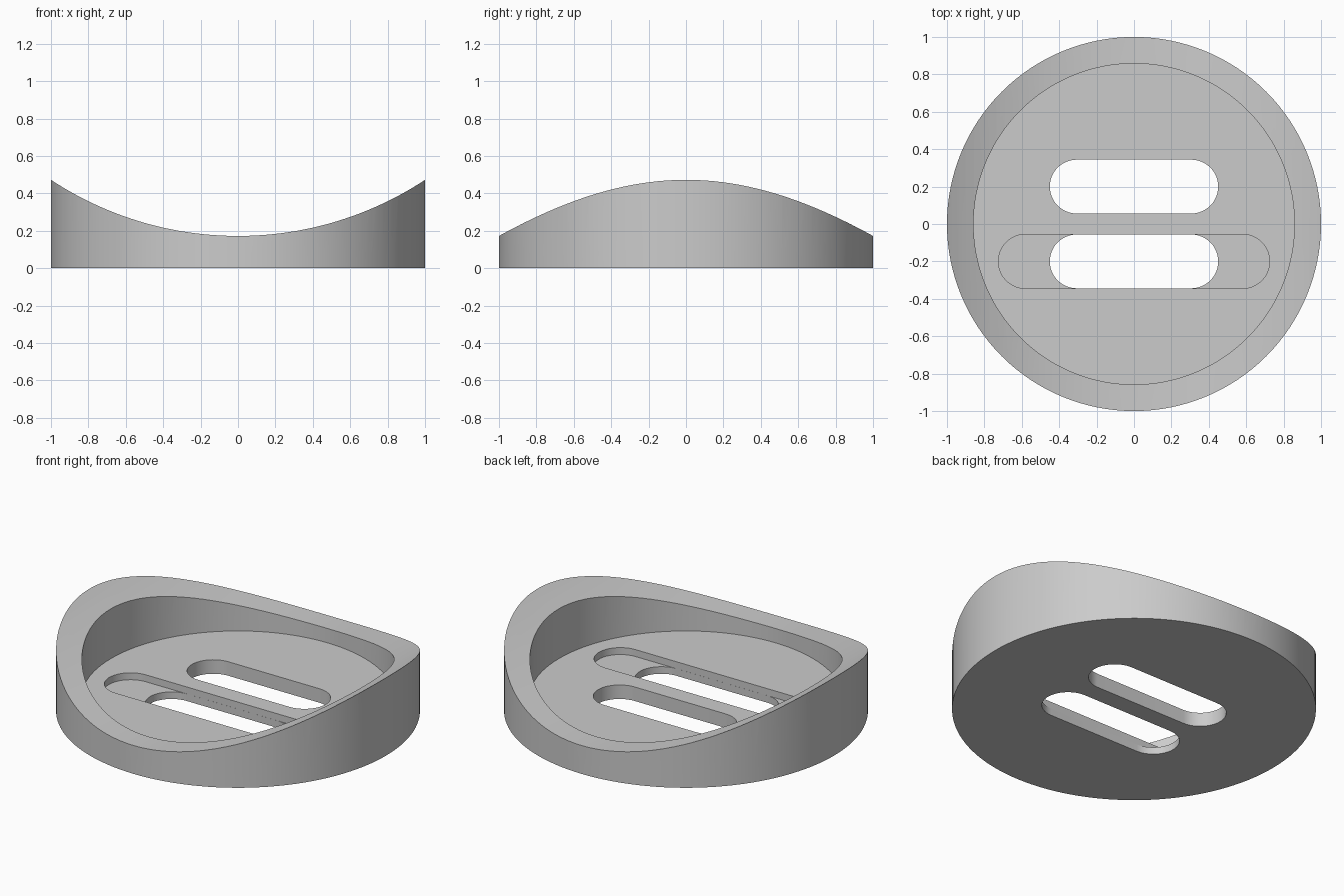
import bpy, bmesh, math
from mathutils import Matrix

default = bpy.data.objects.get("Cube")
if default:
    bpy.data.objects.remove(default, do_unlink=True)

FLOOR = 0.085        # height of the dish floor
RECESS = 0.043       # height of the recess ledge
LOW, HIGH = 0.172, 0.472   # lowest and highest points of the rim
SLOT_Y = 0.2

grey = bpy.data.materials.new("light_grey")
grey.use_nodes = True
colour = (0.6, 0.6, 0.6, 1)
grey.diffuse_color = colour
grey.node_tree.nodes["Principled BSDF"].inputs["Base Color"].default_value = colour


def link(name, bm):
    mesh = bpy.data.meshes.new(name)
    bmesh.ops.recalc_face_normals(bm, faces=bm.faces)
    bm.to_mesh(mesh)
    bm.free()
    mesh.materials.append(grey)
    obj = bpy.data.objects.new(name, mesh)
    bpy.context.collection.objects.link(obj)
    return obj


def cylinder(name, radius, z0, z1, sides=128):
    bm = bmesh.new()
    bmesh.ops.create_cone(bm, cap_ends=True, segments=sides, radius1=radius, radius2=radius,
                          depth=z1 - z0, matrix=Matrix.Translation((0, 0, (z0 + z1) / 2)))
    return link(name, bm)


def rounded_slot(name, half_length, radius, y, z0, z1, steps=24):
    # Stadium outline pulled up into a prism
    bm = bmesh.new()
    verts = []
    for side in (1, -1):
        for i in range(steps + 1):
            a = math.pi * (i / steps - 0.5)
            verts.append(bm.verts.new((side * (half_length - radius + radius * math.cos(a)),
                                       y + side * radius * math.sin(a), z0)))
    face = bm.faces.new(verts)
    top = bmesh.ops.extrude_face_region(bm, geom=[face])["geom"]
    bmesh.ops.translate(bm, vec=(0, 0, z1 - z0),
                        verts=[g for g in top if isinstance(g, bmesh.types.BMVert)])
    return link(name, bm)


def cut(target, cutter):
    cutter.hide_render = True
    mod = target.modifiers.new("cut", 'BOOLEAN')
    mod.operation = 'DIFFERENCE'
    mod.solver = 'EXACT'
    mod.object = cutter
    bpy.context.view_layer.objects.active = target
    bpy.ops.object.modifier_apply(modifier=mod.name)
    bpy.data.objects.remove(cutter, do_unlink=True)


# Round body
dish = cylinder("slotted_dish", 1, 0, 0.6)

# Curved saddle top, from a large cylinder lying along y
rise = HIGH - LOW
bend = (1 + rise * rise) / (2 * rise)
saddle = cylinder("saddle_cutter", bend, -1.5, 1.5, 256)
saddle.data.transform(Matrix.Translation((0, 0, LOW + bend)) @ Matrix.Rotation(math.pi / 2, 4, 'X'))
cut(dish, saddle)

# Flat-floored well
cut(dish, cylinder("well_cutter", 0.858, FLOOR, 1))

# Long shallow recess around the front slot
cut(dish, rounded_slot("recess_cutter", 0.725, 0.1445, -SLOT_Y, RECESS, 0.7))

# Two slots through the floor
for y in (-SLOT_Y, SLOT_Y):
    cut(dish, rounded_slot("slot_cutter", 0.45, 0.144, y, -0.2, 0.7))

# Smooth walls with sharp rims
bpy.ops.object.select_all(action='DESELECT')
dish.select_set(True)
bpy.context.view_layer.objects.active = dish
bpy.ops.object.shade_smooth_by_angle(angle=math.radians(30))
